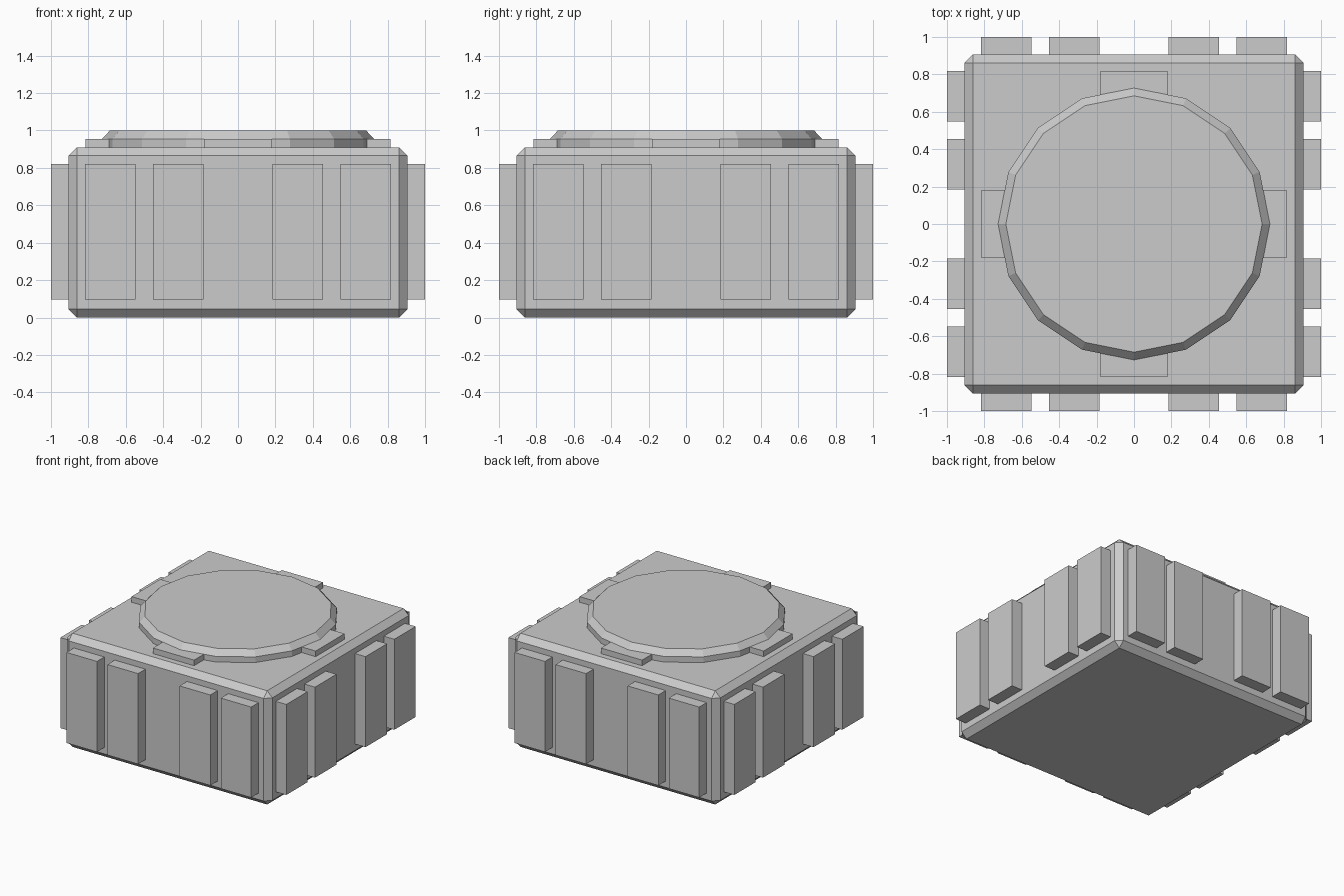
import bpy, bmesh, math
from mathutils import Matrix

if "Cube" in bpy.data.objects:
    bpy.data.objects.remove(bpy.data.objects["Cube"])


def make_object(name, bm):
    mesh = bpy.data.meshes.new(name)
    bmesh.ops.recalc_face_normals(bm, faces=bm.faces)
    bm.to_mesh(mesh)
    bm.free()
    obj = bpy.data.objects.new(name, mesh)
    bpy.context.collection.objects.link(obj)
    return obj


def add_box(bm, lo, hi, turn=0.0):
    """Box between two corners, then turned about the z axis."""
    size = [h - l for l, h in zip(lo, hi)]
    mid = [(h + l) / 2 for l, h in zip(lo, hi)]
    mat = (Matrix.Rotation(turn, 4, 'Z') @ Matrix.Translation(mid)
           @ Matrix.Diagonal((*size, 1)))
    bmesh.ops.create_cube(bm, size=1, matrix=mat)


# Chamfered body
bm = bmesh.new()
add_box(bm, (-0.907, -0.907, 0), (0.907, 0.907, 0.91))
bmesh.ops.bevel(bm, geom=bm.edges[:], offset=0.045, offset_type='OFFSET',
                segments=1, profile=0.5, affect='EDGES')
make_object("body", bm)

# Four upright ribs and one lid tab per side
sides = ("front", "right", "back", "left")
for i, side in enumerate(sides):
    turn = i * math.pi / 2
    bm = bmesh.new()
    for x0, x1 in ((-0.817, -0.548), (-0.455, -0.184), (0.184, 0.455), (0.548, 0.817)):
        add_box(bm, (x0, -1, 0.096), (x1, -0.9, 0.82), turn)
    make_object(side + "_ribs", bm)

    bm = bmesh.new()
    add_box(bm, (-0.182, -0.815, 0.905), (0.182, -0.69, 0.955), turn)
    make_object(side + "_tab", bm)

# Sixteen-sided lid with a chamfered rim
bm = bmesh.new()
n = 16
rings = []
for r, z in ((0.727, 0.905), (0.727, 0.955), (0.685, 1.0)):
    rings.append([bm.verts.new((r * math.cos(2 * math.pi * k / n),
                                r * math.sin(2 * math.pi * k / n), z))
                  for k in range(n)])
for a, b in zip(rings, rings[1:]):
    for k in range(n):
        j = (k + 1) % n
        bm.faces.new((a[k], a[j], b[j], b[k]))
bm.faces.new(rings[-1])
bm.faces.new(rings[0][::-1])
make_object("lid", bm)
